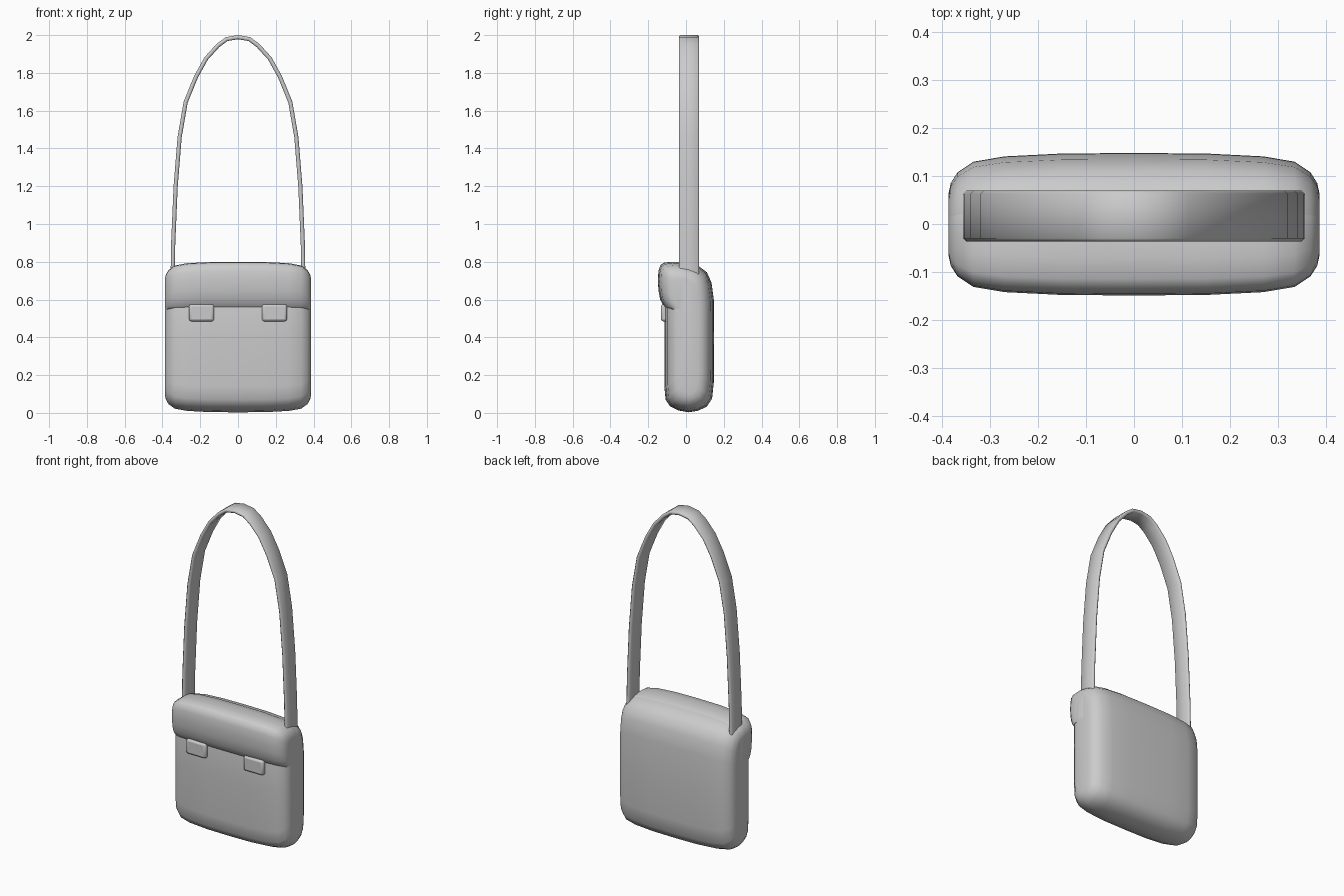
import bpy, bmesh, math
from mathutils import Vector

if "Cube" in bpy.data.objects:
    bpy.data.objects.remove(bpy.data.objects["Cube"])


def skin(name, rings, angle=60):
    """Skin a list of equal closed rings and cap both ends."""
    bm = bmesh.new()
    loops = [[bm.verts.new(p) for p in ring] for ring in rings]
    n = len(loops[0])
    for a, b in zip(loops, loops[1:]):
        for i in range(n):
            j = (i + 1) % n
            bm.faces.new((a[i], a[j], b[j], b[i]))
    bm.faces.new(loops[0])
    bm.faces.new(loops[-1])
    bmesh.ops.recalc_face_normals(bm, faces=bm.faces)
    me = bpy.data.meshes.new(name)
    bm.to_mesh(me)
    bm.free()
    ob = bpy.data.objects.new(name, me)
    bpy.context.collection.objects.link(ob)
    shade(ob, angle)
    return ob


def shade(ob, angle):
    bpy.ops.object.select_all(action='DESELECT')
    ob.select_set(True)
    bpy.context.view_layer.objects.active = ob
    bpy.ops.object.shade_smooth_by_angle(angle=math.radians(angle))


# distance along x, inset of the side profile there
HALF = [(0.0, 0.0), (0.15, 0.001), (0.27, 0.007), (0.335, 0.018),
        (0.368, 0.04), (0.382, 0.062), (0.387, 0.085)]
STATIONS = [(-x, d) for x, d in HALF[:0:-1]] + HALF


def pillow(name, profile, cy, cz, hy, hz):
    """Side profile (y, z) run along x with softly rounded ends."""
    rings = []
    for x, d in STATIONS:
        sy, sz = 1 - d / hy, 1 - 1.1 * d / hz
        rings.append([(x, cy + (y - cy) * sy, cz + (z - cz) * sz) for y, z in profile])
    return skin(name, rings)


# main bag body
pillow("bag_body", [
    (0.015, 0.003), (-0.04, 0.013), (-0.085, 0.035), (-0.108, 0.07), (-0.115, 0.14),
    (-0.115, 0.40), (-0.115, 0.68), (-0.09, 0.76), (-0.04, 0.793), (0.02, 0.79),
    (0.07, 0.775), (0.11, 0.745), (0.135, 0.69), (0.147, 0.60), (0.148, 0.40),
    (0.147, 0.16), (0.138, 0.075), (0.11, 0.033), (0.065, 0.012)],
    0.016, 0.40, 0.131, 0.40)

# front flap folded over the top
pillow("front_flap", [
    (-0.10, 0.545), (-0.118, 0.565), (-0.137, 0.60), (-0.146, 0.65), (-0.149, 0.70),
    (-0.146, 0.75), (-0.136, 0.782), (-0.115, 0.796), (-0.07, 0.80), (-0.03, 0.80),
    (0.02, 0.792), (0.05, 0.775), (0.05, 0.56)],
    0.0, 0.56, 0.15, 0.24)

# arched shoulder strap: right half of the centre line (x, z), mirrored
right = [(0.346, 0.72), (0.343, 0.90), (0.330, 1.20), (0.309, 1.46), (0.277, 1.645),
         (0.222, 1.78), (0.168, 1.877), (0.106, 1.945), (0.060, 1.979), (0.0, 1.989)]
path = [Vector((x, 0, z)) for x, z in right]
path += [Vector((-x, 0, z)) for x, z in right[-2::-1]]
t, c = 0.011, 0.007
y0, y1 = -0.037, 0.070
section = [(-t, y0 + c), (-t + c, y0), (t - c, y0), (t, y0 + c),
           (t, y1 - c), (t - c, y1), (-t + c, y1), (-t, y1 - c)]
rings = []
for i, p in enumerate(path):
    tan = (path[min(i + 1, len(path) - 1)] - path[max(i - 1, 0)]).normalized()
    nrm = Vector((tan.z, 0, -tan.x))
    rings.append([p + nrm * u + Vector((0, v, 0)) for u, v in section])
skin("shoulder_strap", rings, 50)

# two clasps under the flap edge
for side, label in ((-1, "left"), (1, "right")):
    bpy.ops.mesh.primitive_cube_add(size=1, location=(side * 0.193, -0.112, 0.53))
    clasp = bpy.context.object
    clasp.name = label + "_clasp"
    clasp.scale = (0.132, 0.042, 0.09)
    bpy.ops.object.transform_apply(location=False, rotation=False, scale=True)
    bev = clasp.modifiers.new("rounding", 'BEVEL')
    bev.width = 0.012
    bev.segments = 2
    shade(clasp, 60)
